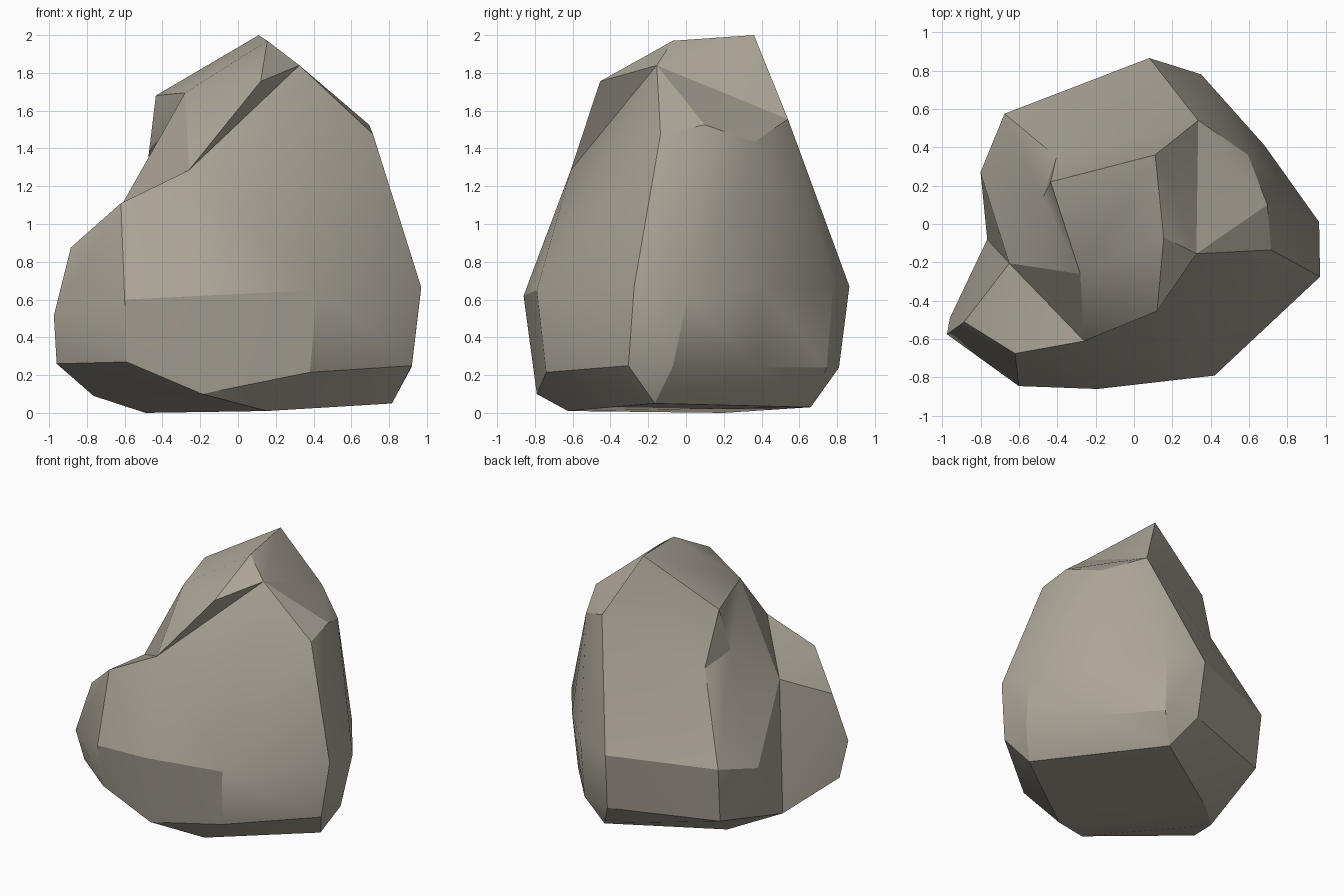
import bpy, bmesh, math

if "Cube" in bpy.data.objects:
    bpy.data.objects.remove(bpy.data.objects["Cube"])

stone = bpy.data.materials.new("warm grey stone")
stone.diffuse_color = (0.41, 0.375, 0.315, 1)
stone.use_nodes = True
stone.node_tree.nodes["Principled BSDF"].inputs["Base Color"].default_value = stone.diffuse_color


def hull(name, points):
    """Faceted stone chunk: the convex hull of its corner points."""
    bm = bmesh.new()
    for p in points:
        bm.verts.new(p)
    r = bmesh.ops.convex_hull(bm, input=bm.verts[:])
    loose = {v for v in r["geom_interior"] + r["geom_unused"]
             if isinstance(v, bmesh.types.BMVert)}
    bmesh.ops.delete(bm, geom=list(loose), context='VERTS')
    bmesh.ops.recalc_face_normals(bm, faces=bm.faces[:])
    me = bpy.data.meshes.new(name)
    bm.to_mesh(me)
    bm.free()
    me.materials.append(stone)
    ob = bpy.data.objects.new(name, me)
    bpy.context.collection.objects.link(ob)
    return ob


# corners shared by neighbouring chunks
peak = (0.11, 0.36, 2.0)
shoulder = (-0.28, -0.26, 1.695)
right_brow = (0.325, -0.155, 1.84)
back_brow = (0.335, 0.54, 1.555)
back_notch = (-0.405, 0.35, 1.27)
side_notch = (-0.475, 0.14, 1.35)
lobe_root = (-0.65, -0.205, 1.04)
lobe_front = (-0.26, -0.61, 1.285)
belly = (-0.19, -0.86, 0.62)
belly_low = (-0.19, -0.79, 0.10)
valley_low = (-0.765, -0.08, 0.09)

# main body: upper belt, waist, lower belt, underside
upper = [shoulder, right_brow, back_brow, back_notch, side_notch, lobe_root, lobe_front,
         (0.715, -0.135, 1.475), (0.695, 0.10, 1.525), (0.595, 0.36, 1.435)]
waist = [belly, (0.42, -0.79, 0.65), (0.97, -0.275, 0.665), (0.965, 0.01, 0.62),
         (0.68, 0.41, 0.66), (0.35, 0.78, 0.68), (0.08, 0.865, 0.67),
         (-0.675, 0.575, 0.65), (-0.80, 0.27, 0.58)]
lower = [belly_low, valley_low, (0.38, -0.74, 0.215), (0.92, -0.305, 0.25),
         (0.92, -0.07, 0.245), (0.65, 0.38, 0.24), (0.34, 0.745, 0.24),
         (0.10, 0.81, 0.24), (-0.66, 0.53, 0.235)]
under = [(0.155, -0.625, 0.01), (0.815, -0.165, 0.05), (0.23, 0.66, 0.03), (-0.49, 0.20, 0.0)]
rock = hull("rock", upper + waist + lower + under)

# angular crown on top of the body
crown = hull("crown", [peak, shoulder, right_brow, back_brow, back_notch, lobe_front,
                       (0.155, -0.07, 1.97), (0.12, -0.455, 1.755)])

# overhanging crest at the back left of the top
crest = hull("crest", [peak, shoulder, back_notch, side_notch,
                       (-0.435, 0.22, 1.68), (0.0, 0.1, 1.2)])

# bulging lobe at the front left
lobe = hull("lobe", [lobe_root, lobe_front, belly, belly_low, valley_low,
                     (-0.62, -0.675, 1.11), (-0.885, -0.51, 0.875),
                     (-0.975, -0.575, 0.515), (-0.96, -0.49, 0.26),
                     (-0.60, -0.845, 0.60), (-0.59, -0.79, 0.27), (0.0, -0.3, 0.6)])

# fuse the chunks into one stone
bpy.context.view_layer.objects.active = rock
rock.select_set(True)
for part in (crown, crest, lobe):
    mod = rock.modifiers.new("fuse", 'BOOLEAN')
    mod.operation = 'UNION'
    mod.solver = 'EXACT'
    mod.object = part
    bpy.ops.object.modifier_apply(modifier=mod.name)
    bpy.data.objects.remove(part)

bm = bmesh.new()
bm.from_mesh(rock.data)
bmesh.ops.remove_doubles(bm, verts=bm.verts[:], dist=0.004)
bmesh.ops.recalc_face_normals(bm, faces=bm.faces[:])
bm.to_mesh(rock.data)
bm.free()
bpy.ops.object.shade_smooth_by_angle(angle=math.radians(25))
